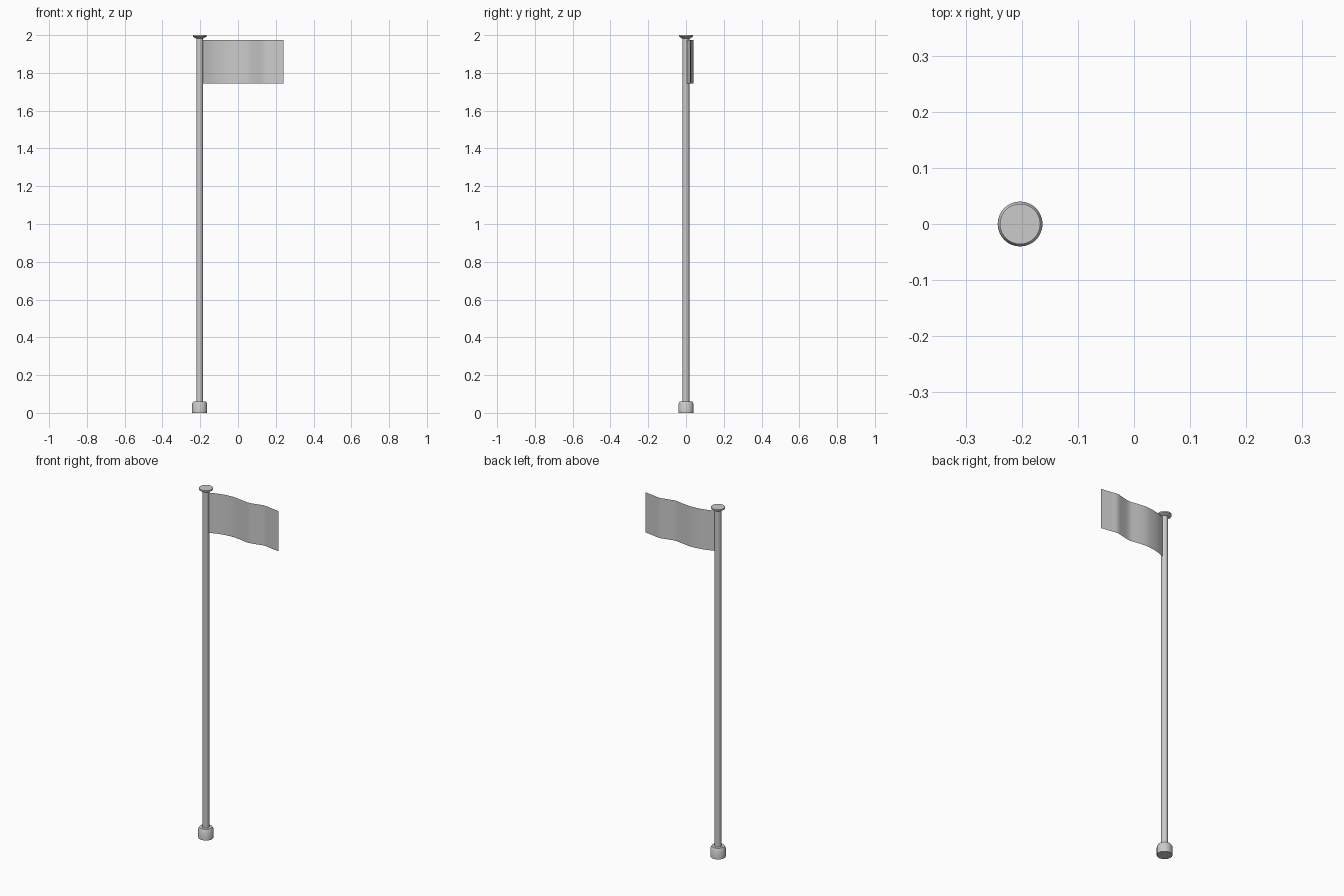
import bpy, bmesh, math

if "Cube" in bpy.data.objects:
    bpy.data.objects.remove(bpy.data.objects["Cube"])

POLE_X = -0.203


def finish(name, bm, angle=35):
    bm.normal_update()
    me = bpy.data.meshes.new(name)
    bm.to_mesh(me)
    bm.free()
    ob = bpy.data.objects.new(name, me)
    bpy.context.collection.objects.link(ob)
    bpy.ops.object.select_all(action='DESELECT')
    ob.select_set(True)
    bpy.context.view_layer.objects.active = ob
    bpy.ops.object.shade_smooth_by_angle(angle=math.radians(angle))
    return ob


def lathe(name, profile, sides=32):
    """Closed solid of revolution about the pole axis; profile is (radius, z), bottom to top."""
    bm = bmesh.new()
    rings = []
    for r, z in profile:
        rings.append([bm.verts.new((POLE_X + r * math.cos(2 * math.pi * i / sides),
                                    r * math.sin(2 * math.pi * i / sides), z))
                      for i in range(sides)])
    for a, b in zip(rings, rings[1:]):
        for i in range(sides):
            j = (i + 1) % sides
            bm.faces.new((a[i], a[j], b[j], b[i]))
    bm.faces.new(rings[0][::-1])
    bm.faces.new(rings[-1])
    return finish(name, bm)


def catmull(pts, steps):
    """Smooth path through the given points."""
    p = [pts[0]] + pts + [pts[-1]]
    out = []
    for k in range(1, len(p) - 2):
        for s in range(steps):
            t = s / steps
            out.append(tuple(0.5 * (2 * b + (c - a) * t + (2 * a - 5 * b + 4 * c - d) * t ** 2
                                    + (3 * b - a - 3 * c + d) * t ** 3)
                             for a, b, c, d in zip(p[k - 1], p[k], p[k + 1], p[k + 2])))
    return out + [pts[-1]]


# Pole with foot collar and flared cap
lathe("pole", [(0.018, 0.05), (0.018, 1.99)])
lathe("base_collar", [(0.04, 0.0), (0.04, 0.048), (0.033, 0.06)])
lathe("top_cap", [(0.022, 1.983), (0.036, 1.992), (0.036, 2.0)])

# Thin waving flag
wave = catmull([(-0.187, 0.004), (-0.13, 0.024), (-0.06, 0.034), (0.0, 0.028),
                (0.05, 0.021), (0.10, 0.031), (0.14, 0.040), (0.18, 0.034), (0.24, 0.025)], 4)
bm = bmesh.new()
cols = [[bm.verts.new((x, y, z)) for z in (1.745, 1.975)] for x, y in wave]
for a, b in zip(cols, cols[1:]):
    bm.faces.new((a[0], b[0], b[1], a[1]))
finish("flag", bm)
